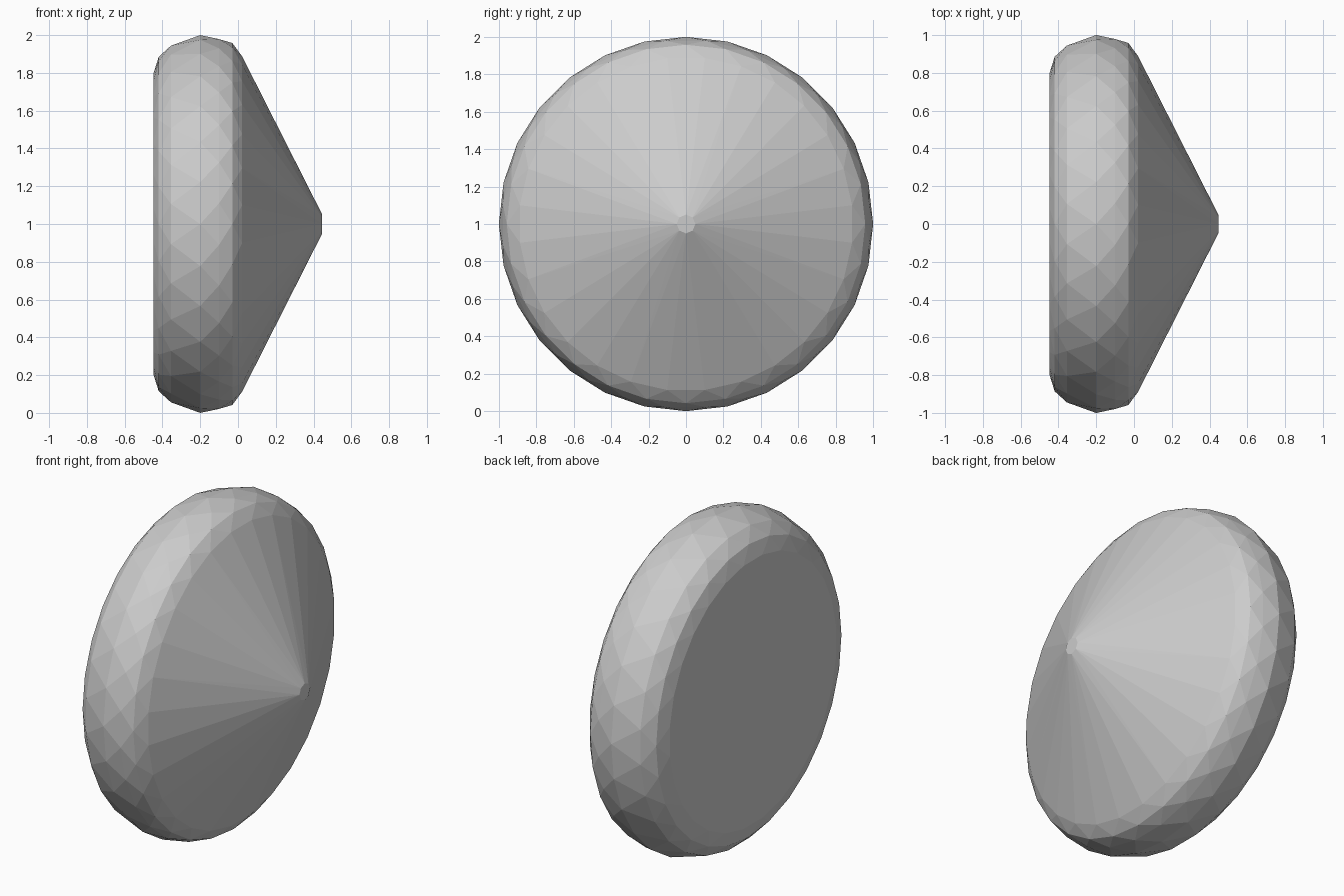
import bpy, bmesh
from math import sin, cos, pi

if "Cube" in bpy.data.objects:
    bpy.data.objects.remove(bpy.data.objects["Cube"])

# Rounded rim and cone, turned about the x axis: (x, radius, sides, half-step stagger)
RINGS = [
    (-0.448, 0.80, 28, 0.5),
    (-0.42, 0.885, 28, 0.0),
    (-0.355, 0.95, 28, 0.5),
    (-0.20, 1.00, 28, 0.0),
    (-0.10, 0.985, 28, 0.5),
    (-0.03, 0.958, 28, 0.0),
    (0.022, 0.893, 28, 0.5),
    (0.446, 0.05, 8, 0.0),
]

bm = bmesh.new()
for x, r, n, stagger in RINGS:
    for i in range(n):
        a = 2 * pi * (i + stagger) / n
        bm.verts.new((x, r * cos(a), 1 + r * sin(a)))

# Faceted skin over the staggered rings
hull = bmesh.ops.convex_hull(bm, input=bm.verts[:])
loose = [v for v in bm.verts if not v.link_faces]
bmesh.ops.delete(bm, geom=loose, context='VERTS')

# Merge the flat back and flat tip
bmesh.ops.dissolve_limit(bm, angle_limit=0.01, verts=bm.verts[:], edges=bm.edges[:])
bmesh.ops.recalc_face_normals(bm, faces=bm.faces[:])

mesh = bpy.data.meshes.new("pointed_disc")
bm.to_mesh(mesh)
bm.free()
bpy.context.collection.objects.link(bpy.data.objects.new("pointed_disc", mesh))
